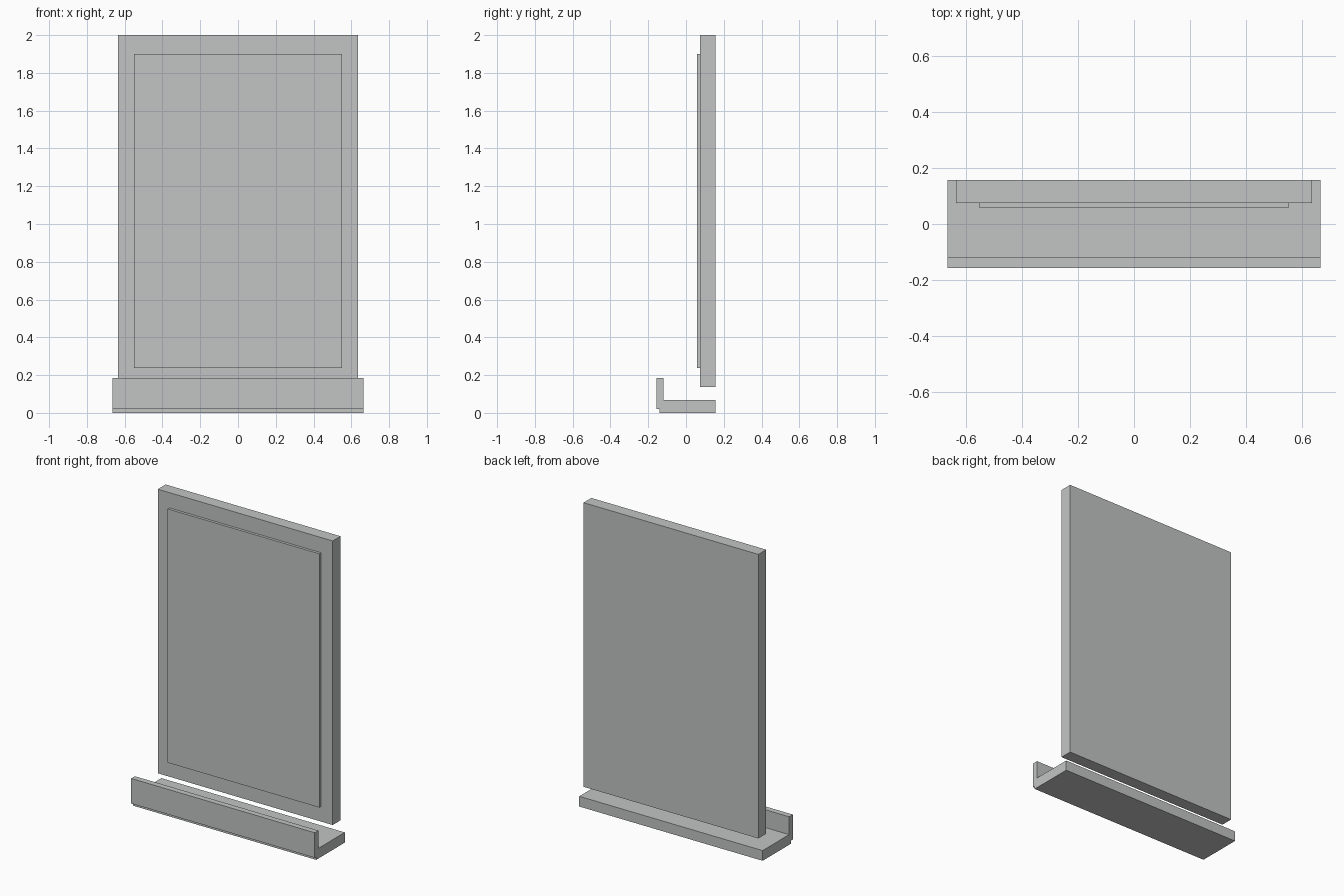
import bpy
import bmesh

cube = bpy.data.objects.get("Cube")
if cube:
    bpy.data.objects.remove(cube, do_unlink=True)

GREY = (0.54, 0.56, 0.55, 1.0)
grey = bpy.data.materials.new("light grey")
grey.use_nodes = True
grey.diffuse_color = GREY
grey.node_tree.nodes["Principled BSDF"].inputs["Base Color"].default_value = GREY


def extrude_profile(name, profile, half_width):
    """Extrude a closed (y, z) profile symmetrically along x."""
    bm = bmesh.new()
    face = bm.faces.new([bm.verts.new((-half_width, y, z)) for y, z in profile])
    result = bmesh.ops.extrude_face_region(bm, geom=[face])
    verts = [g for g in result["geom"] if isinstance(g, bmesh.types.BMVert)]
    bmesh.ops.translate(bm, verts=verts, vec=(2 * half_width, 0, 0))
    bmesh.ops.recalc_face_normals(bm, faces=bm.faces)
    mesh = bpy.data.meshes.new(name)
    bm.to_mesh(mesh)
    bm.free()
    mesh.materials.append(grey)
    obj = bpy.data.objects.new(name, mesh)
    bpy.context.collection.objects.link(obj)
    return obj


def slab(name, half_width, y0, y1, z0, z1):
    return extrude_profile(name, [(y0, z0), (y1, z0), (y1, z1), (y0, z1)], half_width)


# Upright board with a thin raised panel on its front
slab("back_board", 0.634, 0.075, 0.156, 0.138, 2.0)
slab("front_panel", 0.55, 0.057, 0.075, 0.237, 1.9)

# Separate tray below: floor, upturned front lip and a small step under the lip
extrude_profile("tray", [
    (-0.14, 0), (0.156, 0), (0.156, 0.067), (-0.118, 0.067),
    (-0.118, 0.184), (-0.156, 0.184), (-0.156, 0.02), (-0.14, 0.02),
], 0.665)
